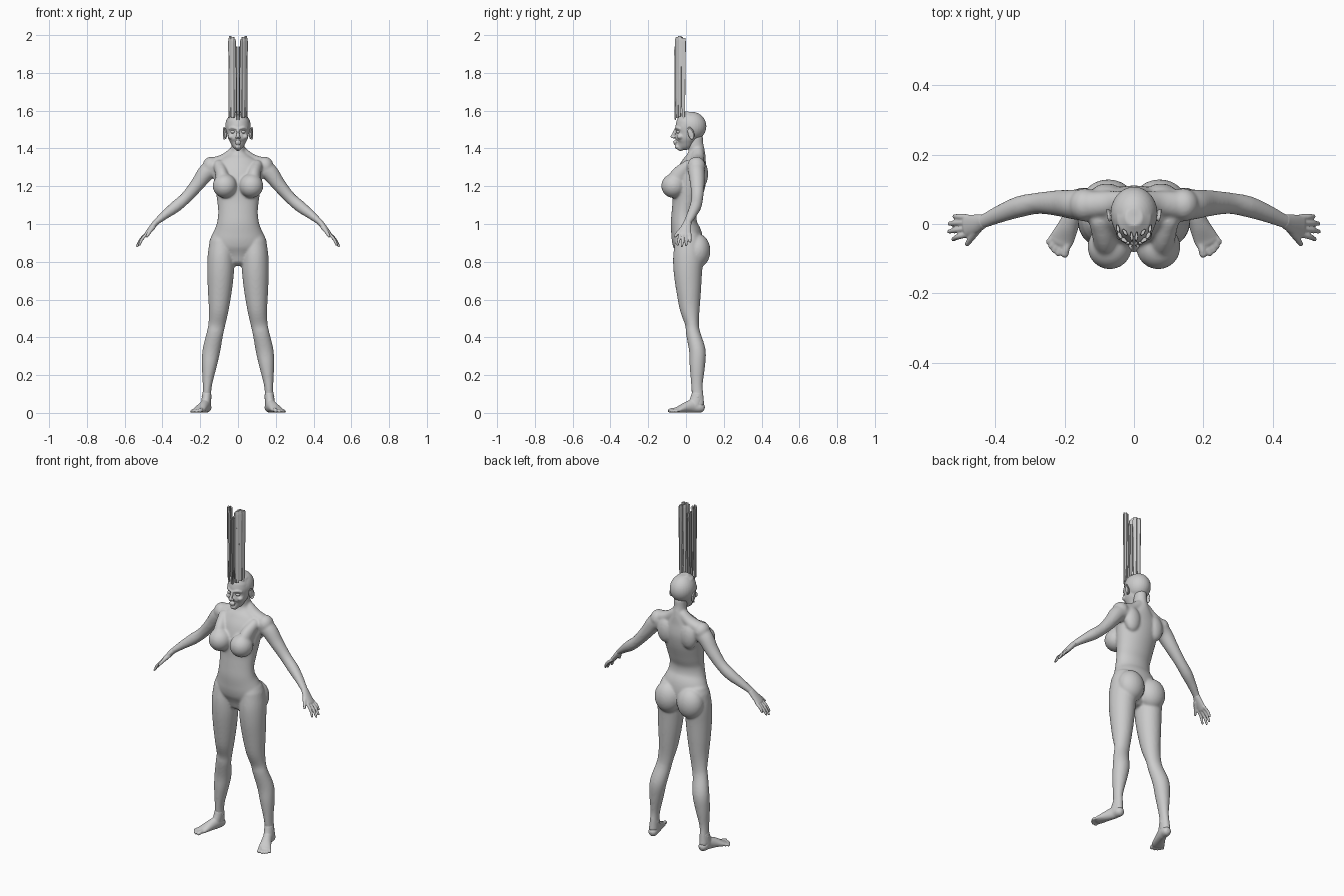
import bpy, bmesh, math
from mathutils import Vector, Matrix


def spline(pts, steps=5):
    """Catmull-Rom interpolation of (x, y, z, radius_u, radius_v) points."""
    P = [Vector(p) for p in pts]
    P = [2 * P[0] - P[1]] + P + [2 * P[-1] - P[-2]]
    out = []
    for i in range(1, len(P) - 2):
        a, b, c, d = P[i - 1:i + 3]
        for k in range(steps):
            t = k / steps
            out.append(0.5 * (2 * b + (c - a) * t + (2 * a - 5 * b + 4 * c - d) * t * t
                              + (3 * b - a - 3 * c + d) * t ** 3))
    return out + [P[-2]]


def tube(bm, pts, ref=(0, 1, 0), both=True, seg=24):
    """Round-ended limb with elliptical sections; both=True mirrors it across x."""
    path = spline(pts)
    for s in ((1, -1) if both else (1,)):
        C = [Vector((p[0] * s, p[1], p[2])) for p in path]
        R = [(max(p[3], .002), max(p[4], .002)) for p in path]
        secs = []
        n = len(C)
        for i in range(n):
            d = (C[min(i + 1, n - 1)] - C[max(i - 1, 0)]).normalized()
            r = min(R[i])
            if i == 0:
                secs += [(C[i] - d * r * .9, d, R[i], .4), (C[i] - d * r * .55, d, R[i], .82)]
            secs.append((C[i], d, R[i], 1))
            if i == n - 1:
                secs += [(C[i] + d * r * .55, d, R[i], .82), (C[i] + d * r * .9, d, R[i], .4)]
        rings = []
        for c, d, (a, b), k in secs:
            u = d.cross(Vector(ref)).normalized()
            v = u.cross(d)
            rings.append([bm.verts.new(c + k * (u * a * math.cos(t) + v * b * math.sin(t)))
                          for t in (2 * math.pi * j / seg for j in range(seg))])
        for A, B in zip(rings, rings[1:]):
            for j in range(seg):
                bm.faces.new((A[j], A[(j + 1) % seg], B[(j + 1) % seg], B[j]))
        bm.faces.new(rings[0])
        bm.faces.new(rings[-1])


def trunk(bm, rows):
    """Central loft from (z, half_width, y_front, y_back) rows."""
    tube(bm, [(0, (f + b) / 2, z, w, (b - f) / 2) for z, w, f, b in rows], both=False, seg=40)


def ball(bm, c, r, both=True, tilt=0):
    for s in ((1, -1) if both else (1,)):
        m = (Matrix.Translation((c[0] * s, c[1], c[2])) @ Matrix.Rotation(tilt, 4, 'X')
             @ Matrix.Diagonal((*r, 1)))
        bmesh.ops.create_uvsphere(bm, u_segments=28, v_segments=18, radius=1, matrix=m)


def finish(bm, name, voxel=None, smooth=0):
    bmesh.ops.recalc_face_normals(bm, faces=bm.faces[:])
    me = bpy.data.meshes.new(name)
    bm.to_mesh(me)
    bm.free()
    ob = bpy.data.objects.new(name, me)
    bpy.context.collection.objects.link(ob)
    if voxel:
        for p in me.polygons:
            p.use_smooth = True
        m = ob.modifiers.new("fuse", 'REMESH')
        m.mode, m.voxel_size, m.use_smooth_shade = 'VOXEL', voxel, True
        m = ob.modifiers.new("soften", 'SMOOTH')
        m.factor, m.iterations = .5, smooth
    return ob


# torso, neck, arms and legs fused into one skin
bm = bmesh.new()
trunk(bm, [(.83, .09, -.045, .07), (.88, .145, -.066, .09), (.94, .136, -.078, .085),
           (1.0, .113, -.081, .06), (1.06, .105, -.076, .056), (1.12, .11, -.072, .075),
           (1.2, .122, -.07, .1), (1.27, .13, -.05, .113), (1.32, .115, -.022, .11),
           (1.355, .072, .002, .105), (1.385, .04, .012, .1), (1.42, .035, .012, .092),
           (1.46, .035, .015, .09)])
ball(bm, (.07, -.066, 1.202), (.064, .065, .064))               # bust
tube(bm, [(.075, -.07, 1.2, .05, .04), (.085, -.035, 1.26, .045, .035), (.1, .01, 1.31, .03, .03)],
     ref=(1, 0, 0))
ball(bm, (.078, .08, 1.265), (.05, .037, .075))                 # shoulder blades
ball(bm, (.074, .062, .858), (.078, .067, .09))                 # seat
tube(bm, [(.02, .065, 1.38, .03, .03), (.07, .06, 1.343, .03, .036),
          (.13, .055, 1.318, .035, .04)])                        # shoulder slope
ball(bm, (.143, .055, 1.306), (.045, .048, .05))
tube(bm, [(.115, .055, 1.3, .05, .045), (.165, .056, 1.275, .046, .044), (.215, .06, 1.21, .037, .038),
          (.275, .06, 1.14, .031, .031), (.33, .05, 1.092, .031, .031), (.385, .03, 1.05, .024, .026),
          (.435, .008, 1.008, .016, .021), (.455, .002, .985, .014, .024)])
tube(bm, [(.085, .012, .91, .065, .07), (.09, .012, .83, .071, .08), (.092, .01, .75, .071, .076),
          (.096, .014, .65, .064, .066), (.102, .02, .55, .053, .053), (.112, .032, .47, .045, .037),
          (.122, .038, .42, .044, .038), (.141, .06, .33, .047, .044), (.152, .06, .25, .04, .041),
          (.162, .058, .15, .025, .031), (.165, .062, .09, .023, .031), (.167, .064, .045, .026, .033)])
ball(bm, (.113, .008, .475), (.024, .014, .03))                 # kneecaps
ball(bm, (.166, .06, .085), (.029, .018, .016))                 # ankle bones
finish(bm, "body", .006, 9)

# hands: palm, four fingers, thumb
bm = bmesh.new()
tube(bm, [(.435, .008, 1.008, .016, .021), (.458, 0, .98, .014, .028), (.485, -.006, .947, .011, .032)])
for y0, x1, y1, z1 in ((-.03, .522, -.044, .89), (-.013, .534, -.022, .882),
                       (.005, .533, .001, .888), (.02, .519, .022, .907)):
    x2, y2, z2 = (.485 + x1) / 2 + .004, (y0 + y1) / 2, (.945 + z1) / 2 + .003
    tube(bm, [(.48, y0, .95, .0085, .0085), (x2, y2, z2, .008, .008), (x1, y1, z1, .0062, .0062)], seg=14)
tube(bm, [(.45, -.01, .985, .013, .015), (.468, -.038, .958, .01, .01), (.482, -.058, .935, .007, .007)],
     ref=(1, 0, 0), seg=14)
finish(bm, "hands", .0035, 2)

# feet: heel, instep, five toes turned outwards
bm = bmesh.new()
tube(bm, [(.166, .075, .028, .026, .027), (.172, .04, .036, .026, .035), (.187, 0, .029, .029, .028),
          (.206, -.04, .017, .035, .016), (.213, -.052, .014, .034, .013)], ref=(0, 0, 1))
tube(bm, [(.165, .06, .1, .024, .03), (.168, .055, .07, .025, .034), (.172, .045, .04, .025, .035)])
for x0, y0, x1, y1, r in ((.192, -.055, .2, -.087, .012), (.209, -.058, .219, -.086, .0085),
                          (.221, -.055, .231, -.077, .008), (.23, -.048, .24, -.066, .008),
                          (.236, -.036, .247, -.052, .008)):
    tube(bm, [(x0, y0, r + .004, r, r), ((x0 + x1) / 2, (y0 + y1) / 2, r + .004, r * .9, r * .9),
              (x1, y1, r, r, r * .9)], ref=(0, 0, 1), seg=14)
finish(bm, "feet", .004, 2)

# head with face features
bm = bmesh.new()
ball(bm, (0, .03, 1.517), (.068, .078, .077), both=False)
trunk(bm, [(1.405, .018, -.052, -.01), (1.425, .036, -.057, .03), (1.45, .05, -.058, .05),
           (1.48, .058, -.054, .07), (1.51, .062, -.056, .08), (1.54, .06, -.05, .08)])
ball(bm, (0, -.046, 1.408), (.017, .014, .012), both=False)     # chin
tube(bm, [(0, -.054, 1.505, .006, .007), (0, -.064, 1.482, .008, .007), (0, -.074, 1.463, .01, .009)],
     both=False, seg=14)                                         # nose
ball(bm, (.009, -.064, 1.458), (.008, .009, .007))
ball(bm, (0, -.057, 1.436), (.02, .011, .006), both=False)      # lips
ball(bm, (0, -.056, 1.427), (.017, .011, .006), both=False)
tube(bm, [(.01, -.055, 1.505, .006, .006), (.03, -.048, 1.51, .006, .007), (.047, -.033, 1.504, .005, .006)],
     ref=(0, 0, 1), seg=14)                                      # brows
ball(bm, (.037, -.03, 1.462), (.016, .018, .014))               # cheekbones
finish(bm, "head", .004, 4)

# eyes
bm = bmesh.new()
ball(bm, (.027, -.039, 1.488), (.013, .013, .009))
for f in bm.faces:
    f.smooth = True
finish(bm, "eyes")

# ears: inner shell and rim
bm = bmesh.new()
ball(bm, (.066, .024, 1.478), (.008, .014, .03), tilt=.25)
rim = [(.073 + .003 * math.sin(t), .024 + .016 * math.sin(t) - .006 * math.cos(t),
        1.48 + .03 * math.cos(t), .004, .004) for t in (-.6 + i * .55 for i in range(8))]
tube(bm, rim, ref=(1, 0, 0), seg=10)
finish(bm, "ears", .003, 1)

# tall upright strands fanned in an arc over the brow, narrowing downwards
bm = bmesh.new()
for x, y, w, d, z0, z1, ang in ((.046, -.014, .006, .015, 1.56, 1.985, .2),
                                (.041, -.033, .007, .014, 1.57, 1.995, .5),
                                (.030, -.045, .007, .016, 1.56, 1.99, .9),
                                (.020, -.053, .006, .010, 1.56, 1.98, 1.2),
                                (.026, -.024, .006, .013, 1.57, 1.99, .6),
                                (.007, -.036, .005, .016, 1.55, 1.94, .1),
                                (.006, -.056, .004, .007, 1.55, 1.94, .3)):
    for s in (1, -1):
        rings = []
        for z, k in ((z0, .55), (z0 + .12, .75), (z1 - .02, 1), (z1, .8)):
            rot = Matrix.Rotation(-s * ang, 3, 'Z')
            rings.append([bm.verts.new(Vector((x * s, y, z)) + rot @ Vector(
                (w * k * math.cos(t), d * k * math.sin(t), 0)))
                for t in (math.pi / 3 * j for j in range(6))])
        for A, B in zip(rings, rings[1:]):
            for j in range(6):
                bm.faces.new((A[j], A[(j + 1) % 6], B[(j + 1) % 6], B[j]))
        bm.faces.new(rings[0])
        bm.faces.new(rings[-1])
finish(bm, "upright_strands")
